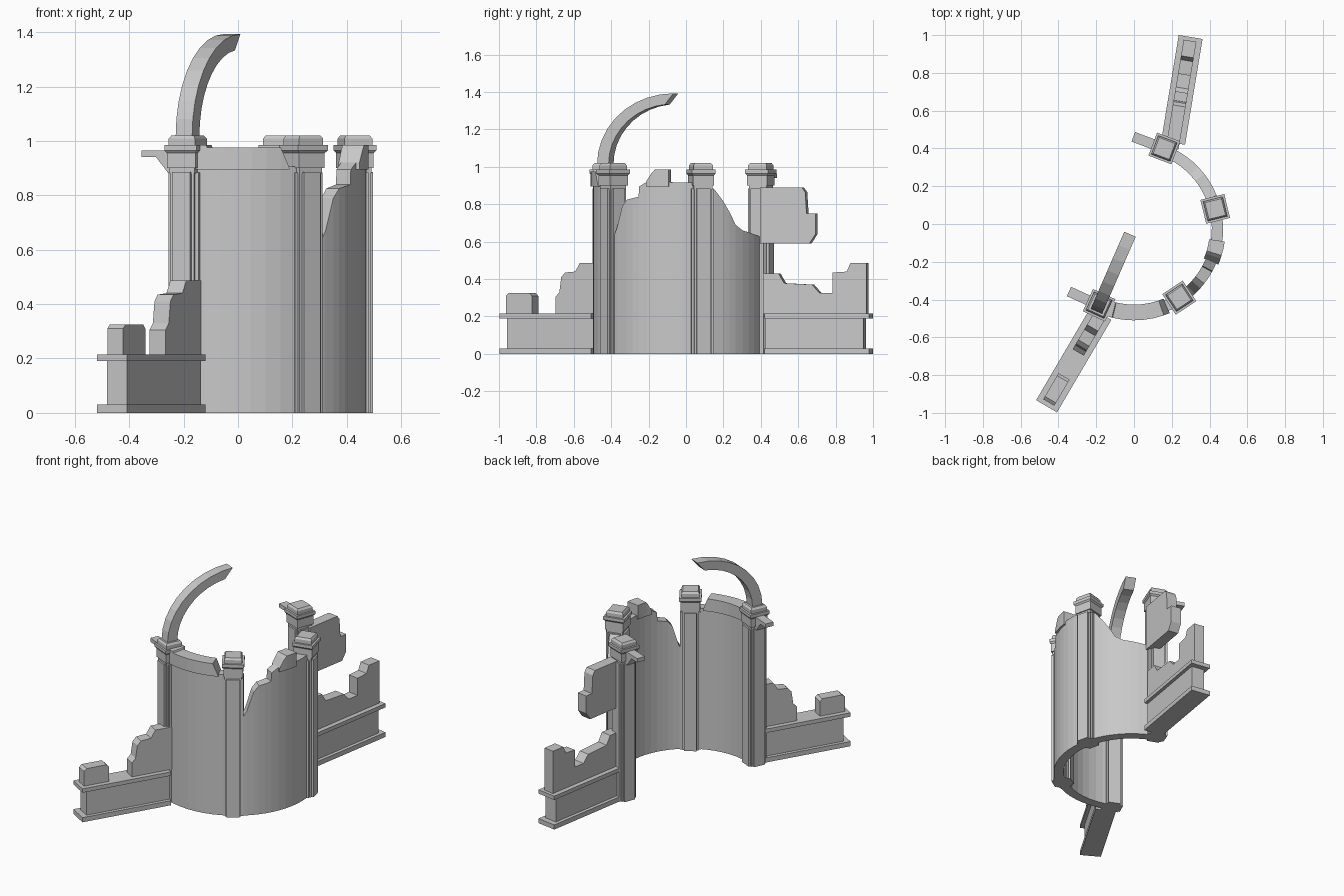
import bpy, bmesh
from math import radians, degrees, cos, sin, atan2, ceil, pi
from mathutils import Vector

cube = bpy.data.objects.get("Cube")
if cube:
    bpy.data.objects.remove(cube, do_unlink=True)

stone = bpy.data.materials.new("grey_stone")
stone.use_nodes = True
GREY = (0.58, 0.58, 0.58, 1)
stone.diffuse_color = GREY
stone.node_tree.nodes["Principled BSDF"].inputs["Base Color"].default_value = GREY

CENTRE = Vector((0, -0.025, 0))


def finish(name, bm):
    bmesh.ops.recalc_face_normals(bm, faces=bm.faces)
    mesh = bpy.data.meshes.new(name)
    bm.to_mesh(mesh)
    bm.free()
    mesh.materials.append(stone)
    obj = bpy.data.objects.new(name, mesh)
    bpy.context.scene.collection.objects.link(obj)
    return obj


def loft(bm, rings):
    """Skin matching closed rings and cap both ends."""
    loops = [[bm.verts.new(p) for p in ring] for ring in rings]
    for a, b in zip(loops, loops[1:]):
        for i in range(len(a)):
            j = (i + 1) % len(a)
            bm.faces.new((a[i], a[j], b[j], b[i]))
    bm.faces.new(loops[0])
    bm.faces.new(loops[-1])


def slab(name, outline, origin, direction, width):
    """Extrude an outline of (distance along direction, height) sideways."""
    d = Vector((direction[0], direction[1], 0)).normalized()
    side = Vector((-d.y, d.x, 0))
    o = Vector((origin[0], origin[1], 0))
    bm = bmesh.new()
    loft(bm, [[o + d * s + side * w + Vector((0, 0, z)) for s, z in outline]
              for w in (-width / 2, width / 2)])
    return finish(name, bm)


def bar(name, s0, s1, z0, z1, origin, direction, width):
    return slab(name, [(s0, z0), (s1, z0), (s1, z1), (s0, z1)], origin, direction, width)


def curved_wall(name, crest, inner, outer, bottom=0):
    """Wall on an arc whose top follows (degrees, height) points."""
    stations = [crest[0]]
    for (a0, z0), (a1, z1) in zip(crest, crest[1:]):
        n = max(1, ceil((a1 - a0) / 7))
        stations += [(a0 + (a1 - a0) * i / n, z0 + (z1 - z0) * i / n)
                     for i in range(1, n + 1)]
    rings = []
    for a, top in stations:
        out = Vector((cos(radians(a)), sin(radians(a)), 0))
        rings.append([CENTRE + out * r + Vector((0, 0, z))
                      for r, z in ((inner, bottom), (outer, bottom), (outer, top), (inner, top))])
    bm = bmesh.new()
    loft(bm, rings)
    return finish(name, bm)


# Pillars: cross-shaped shaft with a stepped capital
CAPITAL = [(.05, .88), (.05, .9), (.057, .9), (.057, .955), (.065, .965), (.065, .985),
           (.053, .985), (.053, 1.008), (.045, 1.02)]


def pillar(name, x, y):
    out = Vector((x, y, 0)) - CENTRE
    tangent = Vector((-out.y, out.x, 0))
    bar(name + "_shaft_radial", -.06, .06, 0, .885, (x, y), out, .074)
    bar(name + "_shaft_tangent", -.06, .06, 0, .884, (x, y), tangent, .074)
    bar(name + "_shaft_core", -.047, .047, 0, .883, (x, y), out, .094)
    u, v = out.normalized(), tangent.normalized()
    bm = bmesh.new()
    loft(bm, [[Vector((x, y, z)) + u * h * i + v * h * j
               for i, j in ((-1, -1), (1, -1), (1, 1), (-1, 1))] for h, z in CAPITAL])
    finish(name + "_capital", bm)


PILLARS = {"front_end_pillar": (-.185, -.43), "front_pillar": (.24, -.39),
           "back_pillar": (.43, .08), "back_end_pillar": (.16, .4)}
for label, spot in PILLARS.items():
    pillar(label, *spot)

# Curved walls, each broken off differently
curved_wall("front_wall", [(-112, .905), (-57, .905)], .412, .472)
curved_wall("front_wall_lintel", [(-112, .985), (-104, .985), (-103.5, .975), (-71, .975), (-67, .9)],
            .402, .485, .895)
curved_wall("side_wall", [(-57, .55), (-52, .6), (-47, .67), (-42, .79), (-38, .825), (-29, .84),
                          (-28.5, .895), (-23, .92), (13, .915)], .412, .472)
curved_wall("side_wall_lintel", [(-23, .92), (-19, .968), (-17, .985), (-8, .985)],
            .402, .485, .895)
curved_wall("back_wall", [(13, .89), (22, .88), (28, .82), (33, .76), (38, .69), (44, .66),
                          (61, .63), (69, .62)], .412, .472)

# Lintel stubs reaching over the open side
STUB = [(0, .965), (.175, .965), (.175, .94), (.115, .94), (.065, .88), (0, .88)]
for label, sign in (("front_end_pillar", -1), ("back_end_pillar", 1)):
    spot = PILLARS[label]
    out = Vector((*spot, 0)) - CENTRE
    slab(label + "_lintel_stub", STUB, spot, (-out.y * sign, out.x * sign), .054)

# Broken rib arching inward from the front end pillar
STEPS = 9
outer_arc, inner_arc = [], []
for i in range(STEPS + 1):
    t = pi / 2 * i / STEPS
    outer_arc.append((.41 - .445 * cos(t), 1.015 + .378 * sin(t)))
    t *= .93
    inner_arc.append((.4 - .368 * cos(t), 1.015 + .32 * sin(t)))
slab("broken_rib", outer_arc + inner_arc[::-1], PILLARS["front_end_pillar"], (.17, .39), .066)


# Straight side walls: plinth, parapet and coping, with broken masonry above
def low_wall(name, start, end):
    d = Vector((end[0] - start[0], end[1] - start[1], 0))
    n = d.length
    bar(name + "_plinth", 0, n, 0, .03, start, d, .128)
    bar(name + "_parapet", 0, n - .035, .03, .19, start, d, .085)
    bar(name + "_coping", 0, n, .19, .215, start, d, .128)
    return d


def masonry(name, outline, start, d, width=.068):
    """Outline gives (world y, height); converted to distance along the wall."""
    k = d.length / d.y
    slab(name, [((y - start[1]) * k, z) for y, z in outline], start, d, width)


front_start, back_start = (-.175, -.475), (.207, .43)
front = low_wall("front_low_wall", front_start, (-.463, -.965))
back = low_wall("back_low_wall", back_start, (.3, .99))

masonry("front_wall_block", [(-.945, .215), (-.945, .31), (-.93, .325), (-.82, .325),
                             (-.807, .31), (-.807, .215)], front_start, front)
masonry("front_wall_ruin", [(-.68, .215), (-.68, .305), (-.66, .33), (-.65, .41), (-.63, .435),
                            (-.575, .44), (-.55, .487), (-.46, .487), (-.46, .215)],
        front_start, front)
masonry("back_wall_ruin", [(.42, .215), (.42, .43), (.5, .43), (.53, .378), (.68, .37),
                           (.72, .325), (.79, .325), (.79, .435), (.865, .44), (.885, .487),
                           (.97, .487), (.97, .215)], back_start, back)
masonry("back_wall_upper_chunk", [(.4, .59), (.4, .89), (.625, .89), (.643, .865), (.65, .75),
                                  (.698, .75), (.698, .64), (.665, .59)], back_start, back)
